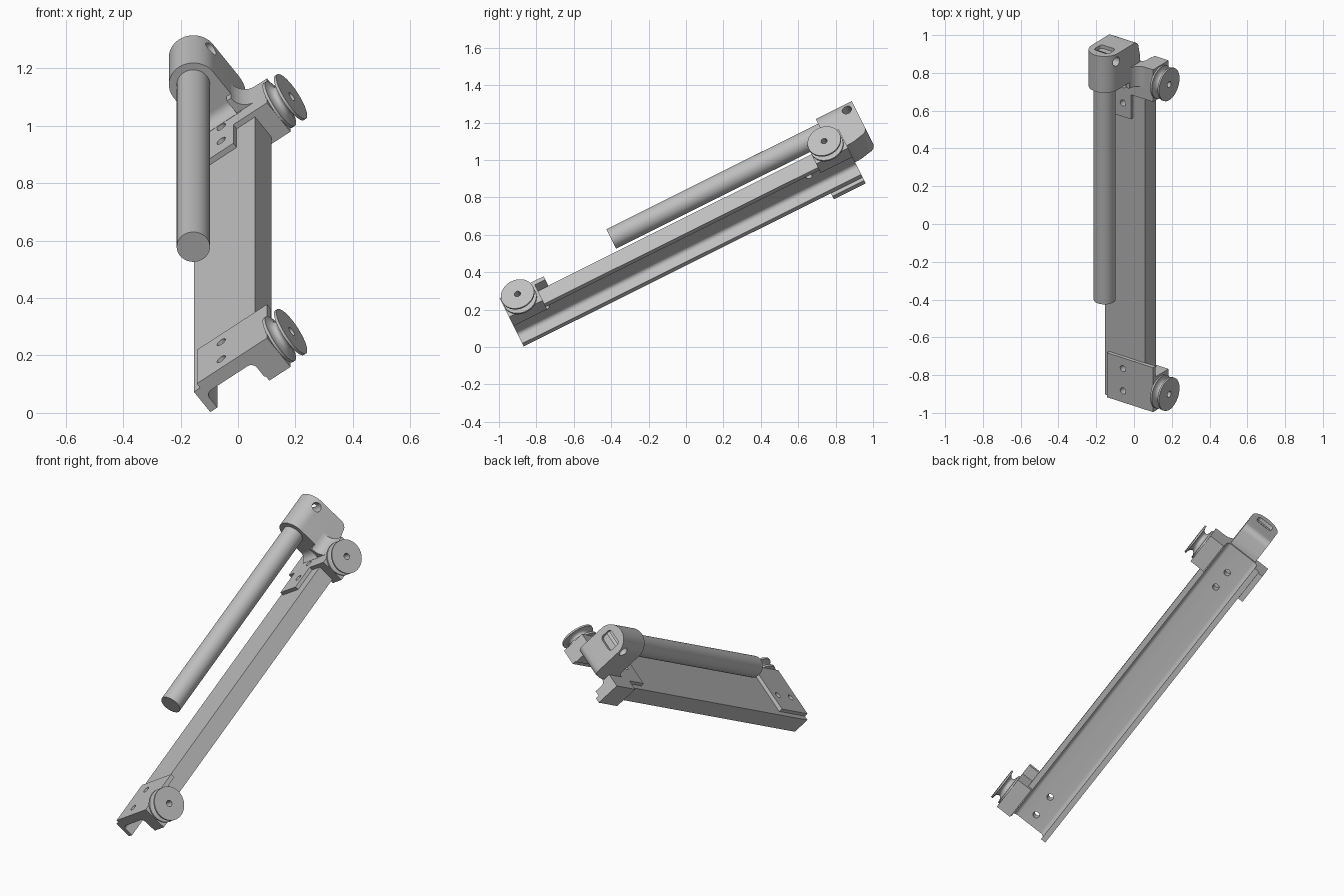
import bpy, bmesh
from math import sin, cos, pi, radians
from mathutils import Matrix, Vector

cube = bpy.data.objects.get("Cube")
if cube:
    bpy.data.objects.remove(cube, do_unlink=True)

# Frame of the assembly: x across the rail, y along it, z out of its top face
FRAME = Matrix.Rotation(radians(26.5), 4, 'X') @ Matrix.Rotation(radians(-36), 4, 'Y')

grey = bpy.data.materials.new("light_grey")
grey.use_nodes = True
COLOR = (0.52, 0.52, 0.52, 1)
grey.diffuse_color = COLOR
grey.node_tree.nodes["Principled BSDF"].inputs["Base Color"].default_value = COLOR


def finish(name, bm):
    bmesh.ops.remove_doubles(bm, verts=bm.verts, dist=1e-5)
    bmesh.ops.recalc_face_normals(bm, faces=bm.faces)
    mesh = bpy.data.meshes.new(name)
    bm.to_mesh(mesh)
    bm.free()
    mesh.materials.append(grey)
    ob = bpy.data.objects.new(name, mesh)
    bpy.context.collection.objects.link(ob)
    ob.matrix_world = FRAME
    return ob


def prism(name, profile, place, start, end):
    """Extrude a 2D profile; place(a, b, t) gives the 3D point."""
    bm = bmesh.new()
    lo = [bm.verts.new(place(a, b, start)) for a, b in profile]
    hi = [bm.verts.new(place(a, b, end)) for a, b in profile]
    bm.faces.new(lo)
    bm.faces.new(hi)
    n = len(lo)
    for i in range(n):
        j = (i + 1) % n
        bm.faces.new((lo[i], lo[j], hi[j], hi[i]))
    return finish(name, bm)


def along(a, b, t):      # profile across the rail, extruded along it
    return (a, t, b)


def across(a, b, t):     # profile along the rail, extruded across it
    return (t, a, b)


def flat(a, b, t):       # plan outline, extruded upward
    return (a, b, t)


def arc(cx, cy, r, a0, a1, n=8):
    return [(cx + r * cos(radians(a0 + (a1 - a0) * i / n)),
             cy + r * sin(radians(a0 + (a1 - a0) * i / n))) for i in range(n + 1)]


def cylinder(name, centre, r, length, axis):
    bm = bmesh.new()
    turn = Vector((0, 0, 1)).rotation_difference(Vector(axis)).to_matrix().to_4x4()
    bmesh.ops.create_cone(bm, cap_ends=True, segments=48, radius1=r, radius2=r, depth=length,
                          matrix=Matrix.Translation(centre) @ turn)
    return finish(name, bm)


def cut(ob, cutter):
    cutter.hide_render = True
    mod = ob.modifiers.new("cut", 'BOOLEAN')
    mod.operation = 'DIFFERENCE'
    mod.solver = 'EXACT'
    mod.object = cutter
    bpy.context.view_layer.objects.active = ob
    bpy.ops.object.modifier_apply(modifier=mod.name)
    bpy.data.objects.remove(cutter, do_unlink=True)


def smooth(ob):
    bpy.ops.object.select_all(action='DESELECT')
    ob.select_set(True)
    bpy.context.view_layer.objects.active = ob
    bpy.ops.object.shade_smooth_by_angle(angle=radians(30))


LEFT, RIGHT, MID = 0.151, 0.414, 0.283
TOP, BASE, WEB = 0.469, 0.372, 0.44
PLATE, FOOT, SIDE = 0.489, 0.35, 0.480
START, END, STEP = -0.775, 1.25, 1.06
LIP, R = 0.03, 0.024

# Channel rail with rounded inner corners
section = [(LEFT, BASE), (LEFT, TOP), (RIGHT, TOP), (RIGHT, BASE), (RIGHT - LIP, BASE)]
section += arc(RIGHT - LIP - R, WEB - R, R, 0, 90)
section += arc(LEFT + LIP + R, WEB - R, R, 90, 180)
section += [(LEFT + LIP, BASE)]
rail = prism("rail", section, along, START, END)

# Mounting plates
lower_plate = prism("lower_plate", [(0.178, START), (SIDE, START), (SIDE, -0.512), (0.178, -0.512)],
                    flat, TOP - 0.004, PLATE)
upper_plate = prism("upper_plate",
                    [(0.178, 0.915), (0.335, 0.915), (0.335, STEP), (SIDE, STEP),
                     (SIDE, END), (0.12, END), (0.12, STEP), (0.178, STEP)],
                    flat, TOP - 0.004, PLATE)

# Bolt holes through plates and rail
for plate, spots in ((lower_plate, (-0.707, -0.575)), (upper_plate, (0.996, 1.104))):
    for u in spots:
        for ob in (plate, rail):
            cut(ob, cylinder("bolt_cutter", (MID, u, 0.46), 0.018, 0.2, (0, 0, 1)))

# Blocks that grip the rail and carry the pulleys
grip = [(RIGHT, PLATE), (SIDE, PLATE), (SIDE, FOOT), (0.389, FOOT), (0.389, BASE), (RIGHT, BASE)]
lower_block = prism("lower_block", grip, along, START, -0.575)
upper_block = prism("upper_block", grip, along, STEP, END)
clamp_lip = prism("clamp_lip", [(0.12, PLATE), (LEFT, PLATE), (LEFT, FOOT), (0.12, FOOT)],
                  along, STEP, END)


# Grooved pulleys, turned about the cross axis
def pulley(name, u):
    rim, bore = 0.092, 0.017
    groove = [(0.508 + 0.019 * cos(t), rim - 0.034 * sin(t))
              for t in (pi * (1 - i / 12) for i in range(13))]
    outline = [(0.478, bore), (0.478, rim)] + groove + [(0.537, rim), (0.537, bore)]
    bm = bmesh.new()
    pts = [bm.verts.new((w, u, 0.421 + r)) for w, r in outline]
    edges = [bm.edges.new((pts[i], pts[(i + 1) % len(pts)])) for i in range(len(pts))]
    bmesh.ops.spin(bm, geom=pts + edges, cent=(0, u, 0.421), axis=(1, 0, 0),
                   angle=2 * pi, steps=48, use_merge=True)
    return finish(name, bm)


pulleys = [pulley("lower_pulley", -0.68), pulley("upper_pulley", 1.152)]

# Round bar and the head that holds it
BAR_N, HEAD_R = 0.654, 0.085
FRONT, BACK = 1.165, 1.38
bar = cylinder("round_bar", (MID, 0.55, BAR_N), 0.058, 1.3, (0, 1, 0))
dome = arc(MID, BAR_N, HEAD_R, 0, 180, 24) + [(MID - HEAD_R, 0.52), (MID + HEAD_R, 0.52)]
head = prism("head", dome, along, FRONT, BACK)
cut(head, cylinder("cross_cutter", (MID, 1.335, 0.662), 0.026, 0.4, (1, 0, 0)))
socket = []
for sx, sz, a in ((1, 1, 0), (-1, 1, 90), (-1, -1, 180), (1, -1, 270)):
    socket += arc(MID + sx * 0.03, BAR_N + sz * 0.018, 0.018, a, a + 90, 5)
cut(head, prism("socket_cutter", socket, along, BACK - 0.02, BACK + 0.05))

# Neck with a hollow front and a rounded overhang at the back
neck_side = arc(1.125, 0.53, 0.04, 0, -90) + [(1.125, 0.47), (END, 0.45)]
neck_side += [(1.29, 0.452)] + arc(1.34, 0.505, 0.04, -90, 0) + [(BACK, 0.56), (FRONT, 0.56)]
neck = prism("neck", neck_side, across, MID - HEAD_R, MID + HEAD_R)

# Fillet running from the head down to the pulley block
fillet = arc(MID + HEAD_R + 0.06, PLATE + 0.06, 0.06, 180, 270)
fillet += [(MID + HEAD_R + 0.06, 0.475), (0.35, 0.475), (0.35, PLATE + 0.06)]
side_fillet = prism("side_fillet", fillet, along, 1.13, END)

for ob in [rail, lower_plate, upper_plate, bar, head, neck, side_fillet] + pulleys:
    smooth(ob)
